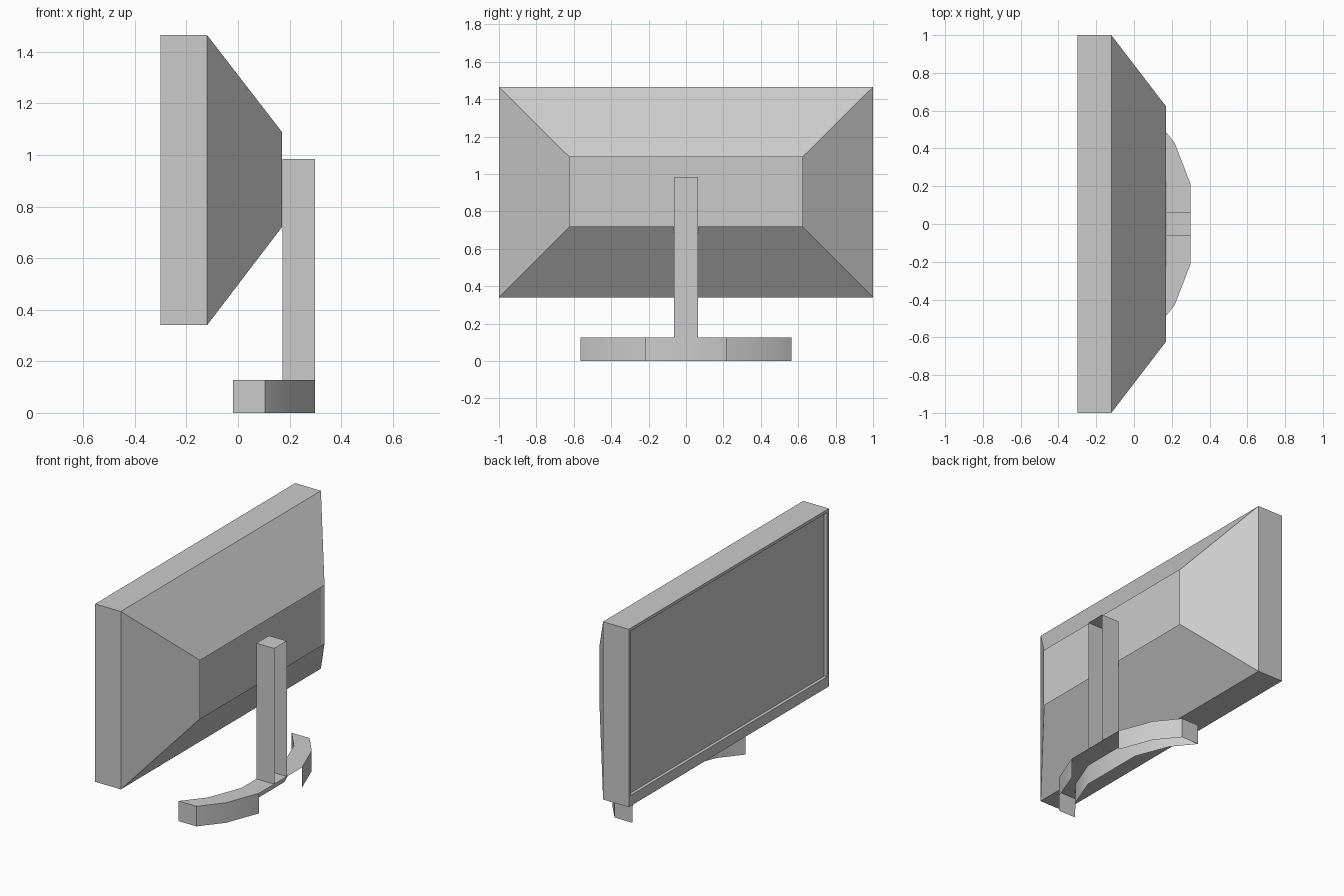
import bpy, bmesh, math
from mathutils import Vector

if "Cube" in bpy.data.objects:
    bpy.data.objects.remove(bpy.data.objects["Cube"])


def finish(name, bm, smooth=False):
    bmesh.ops.recalc_face_normals(bm, faces=bm.faces[:])
    mesh = bpy.data.meshes.new(name)
    bm.to_mesh(mesh)
    bm.free()
    obj = bpy.data.objects.new(name, mesh)
    bpy.context.collection.objects.link(obj)
    if smooth:
        bpy.ops.object.select_all(action='DESELECT')
        obj.select_set(True)
        bpy.context.view_layer.objects.active = obj
        bpy.ops.object.shade_smooth_by_angle(angle=math.radians(30))
    return obj


def box(lo, hi):
    bm = bmesh.new()
    bmesh.ops.create_cube(bm, size=1)
    for v in bm.verts:
        v.co = Vector([(a + b) / 2 + c * (b - a) for a, b, c in zip(lo, hi, v.co)])
    bm.normal_update()
    return bm


def facing(bm, *dirs):
    return [f for f in bm.faces if any(f.normal.dot(Vector(d)) > 0.9 for d in dirs)]


Z0, Z1 = 0.34, 1.465

# Screen panel: box with a recessed display and a deeper lower bezel
bm = box((-0.30, -1, Z0), (-0.12, 1, Z1))
screen = facing(bm, (-1, 0, 0))
bmesh.ops.inset_individual(bm, faces=screen, thickness=0.027)
for v in screen[0].verts:
    if v.co.z < 0.9:
        v.co.z += 0.048
sunk = bmesh.ops.extrude_discrete_faces(bm, faces=screen)['faces'][0]
for v in sunk.verts:
    v.co.x += 0.02
finish("screen_panel", bm)

# Rear housing: tapered shell, open at both ends
bm = box((-0.12, -1, Z0), (0.17, 1, Z1))
bmesh.ops.delete(bm, geom=facing(bm, (1, 0, 0), (-1, 0, 0)), context='FACES_ONLY')
for v in bm.verts:
    if v.co.x > 0:
        v.co.y = math.copysign(0.622, v.co.y)
        v.co.z = 0.72 if v.co.z < 0.9 else 1.09
finish("rear_housing", bm)

# Neck: upright channel, open at the back and where it meets the foot
NECK_X, BACK_X, FOOT_H = 0.173, 0.298, 0.127
bm = box((NECK_X, -0.063, FOOT_H), (BACK_X, 0.063, 0.985))
bmesh.ops.delete(bm, geom=facing(bm, (1, 0, 0), (0, 0, -1)), context='FACES_ONLY')
finish("stand_neck", bm)

# Foot: curved hollow band, open underneath and at the middle of its back
half = [(BACK_X, 0.215), (0.215, 0.43), (0.105, 0.565)]
path = [(x, -y) for x, y in reversed(half)] + half
depth = BACK_X - NECK_X
bm = bmesh.new()
# each section: outer bottom, outer top, inner top, inner bottom
sections = [[bm.verts.new((x - dx, y, z)) for dx, z in
             ((0, 0), (0, FOOT_H), (depth, FOOT_H), (depth, 0))] for x, y in path]
for i, (a, b) in enumerate(zip(sections, sections[1:])):
    for k in range(3):
        if not (k == 0 and i == 2):
            bm.faces.new((a[k], a[k + 1], b[k + 1], b[k]))
bm.faces.new(sections[0])
bm.faces.new(sections[-1])
finish("stand_foot", bm, smooth=True)
